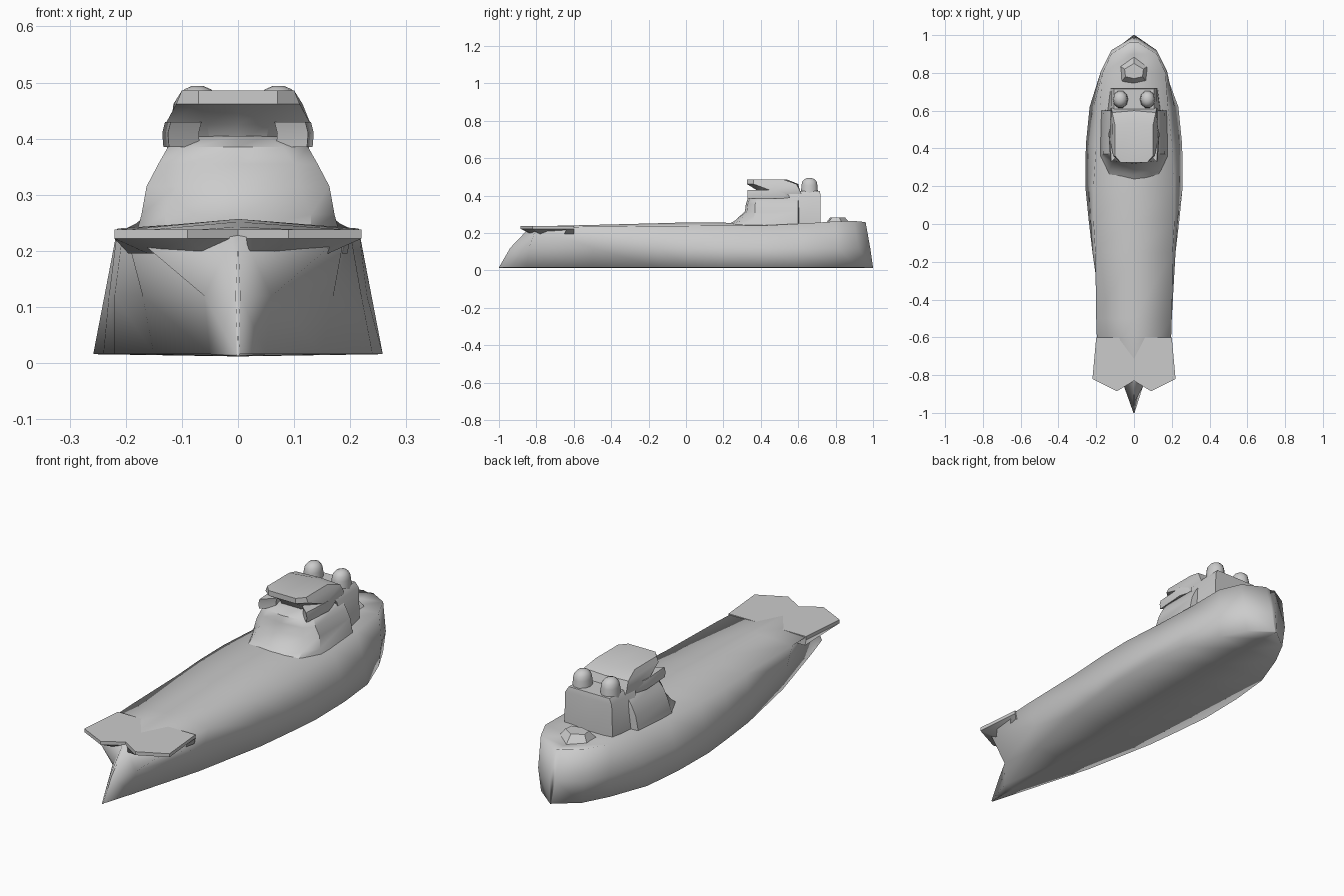
import bpy, bmesh, math


def finish(bm, name, angle):
    bmesh.ops.recalc_face_normals(bm, faces=bm.faces)
    for f in bm.faces:
        f.smooth = True
    me = bpy.data.meshes.new(name)
    bm.to_mesh(me)
    bm.free()
    me.set_sharp_from_angle(angle=math.radians(angle))
    ob = bpy.data.objects.new(name, me)
    bpy.context.collection.objects.link(ob)
    return ob


def loft(name, rings, angle=40, caps=(True, True)):
    """Skin closed rings of equal point count, with optional end caps."""
    bm = bmesh.new()
    vs = [[bm.verts.new(p) for p in r] for r in rings]
    n = len(rings[0])
    for a, b in zip(vs, vs[1:]):
        for i in range(n):
            j = (i + 1) % n
            bm.faces.new((a[i], a[j], b[j], b[i]))
    for use, ring in zip(caps, (vs[0], vs[-1])):
        if use:
            bm.faces.new(ring)
    return finish(bm, name, angle)


def plan(z, half):
    """Symmetric plan outline at height z from half-outline points (x, y)."""
    left = [(-x, y, z) for x, y in reversed(half) if x > 0]
    return [(x, y, z) for x, y in half] + left


# Hull: y bottom, half width bottom, y mid, half width mid,
# y deck, half width deck, z deck edge, z deck centre
stations = [
    (-1.00, .003, -.94, .004, -.84, .010, .225, .225),
    (-.85, .050, -.84, .060, -.80, .190, .230, .236),
    (-.50, .150, -.50, .170, -.50, .200, .234, .243),
    (-.15, .220, -.15, .220, -.15, .205, .237, .252),
    (.02, .240, .02, .230, .02, .215, .238, .257),
    (.20, .258, .20, .238, .20, .215, .240, .255),
    (.42, .255, .42, .238, .42, .200, .240, .250),
    (.62, .235, .62, .215, .62, .180, .250, .250),
    (.80, .168, .81, .175, .80, .167, .262, .247),
    (.92, .105, .92, .120, .90, .120, .264, .247),
    (1.0, .004, .985, .012, .96, .025, .258, .252),
]
rings = []
for yb, wb, ym, wm, yt, wt, zt, zc in stations:
    side = [(wt, yt, zt), (wm, ym, .12), (wb, yb, .016)]
    mirrored = [(-x, y, z) for x, y, z in reversed(side)]
    rings.append([(0, yt, zc)] + side + [(0, yb, .012)] + mirrored)
loft("hull", rings, 110)

# Overhanging notched deck at the front end
low = [(0, -.83), (.06, -.82), (.16, -.78), (.195, -.60)]
top = [(0, -.83), (.09, -.885), (.22, -.82), (.20, -.60)]
loft("front_deck_overhang", [plan(.195, low), plan(.222, top), plan(.238, top)],
     caps=(False, True))

# Deckhouse with sloping front and rounded shoulders
loft("deckhouse", [
    plan(.235, [(0, .20), (.13, .25), (.18, .36), (.175, .60), (0, .62)]),
    plan(.265, [(0, .26), (.13, .29), (.172, .36), (.17, .60), (0, .62)]),
    plan(.315, [(0, .315), (.11, .325), (.163, .37), (.16, .60), (0, .62)]),
    plan(.355, [(0, .32), (.10, .33), (.142, .37), (.14, .60), (0, .62)]),
    plan(.385, [(0, .33), (.08, .34), (.125, .38), (.12, .60), (0, .61)]),
    plan(.405, [(0, .38), (.05, .40), (.07, .42), (.08, .58), (0, .59)]),
], caps=(False, True))

# Funnel house behind
loft("funnel_house", [
    plan(.24, [(0, .60), (.14, .60), (.125, .72), (0, .72)]),
    plan(.40, [(0, .55), (.125, .55), (.12, .72), (0, .72)]),
    plan(.425, [(0, .53), (.105, .53), (.105, .715), (0, .715)]),
], caps=(False, True))

# Bridge on a narrow neck, flaring upwards and forwards
loft("bridge", [
    plan(.395, [(0, .40), (.05, .40), (.12, .47), (.115, .62), (0, .62)]),
    plan(.425, [(0, .385), (.055, .385), (.13, .46), (.12, .61), (0, .61)]),
    plan(.462, [(0, .325), (.07, .325), (.11, .36), (.115, .59), (0, .60)]),
    plan(.486, [(0, .325), (.07, .325), (.10, .36), (.10, .52), (0, .54)]),
], caps=(False, True))

# Swept side wings of the bridge
for s in (-1, 1):
    wing = [(.08, .38), (.135, .33), (.145, .48), (.11, .60)]
    loft("bridge_wing", [[(s * (x - dx), y, z) for x, y in wing]
                         for z, dx in ((.385, .012), (.41, .01), (.43, .015))])

# Two domed funnels
for s in (-1, 1):
    profile = [(.042, .41), (.039, .455), (.035, .475), (.024, .488), (.010, .494)]
    loft("funnel", [[(s * .072 + r * math.cos(i * math.pi / 5),
                      .66 + r * 1.15 * math.sin(i * math.pi / 5), z)
                     for i in range(10)] for r, z in profile], 50)

# Low winch mound on the rear deck
loft("rear_deck_mound", [
    plan(.24, [(0, .74), (.07, .75), (.08, .84), (0, .89)]),
    plan(.283, [(0, .77), (.045, .78), (.05, .82), (0, .85)]),
], caps=(False, True))
